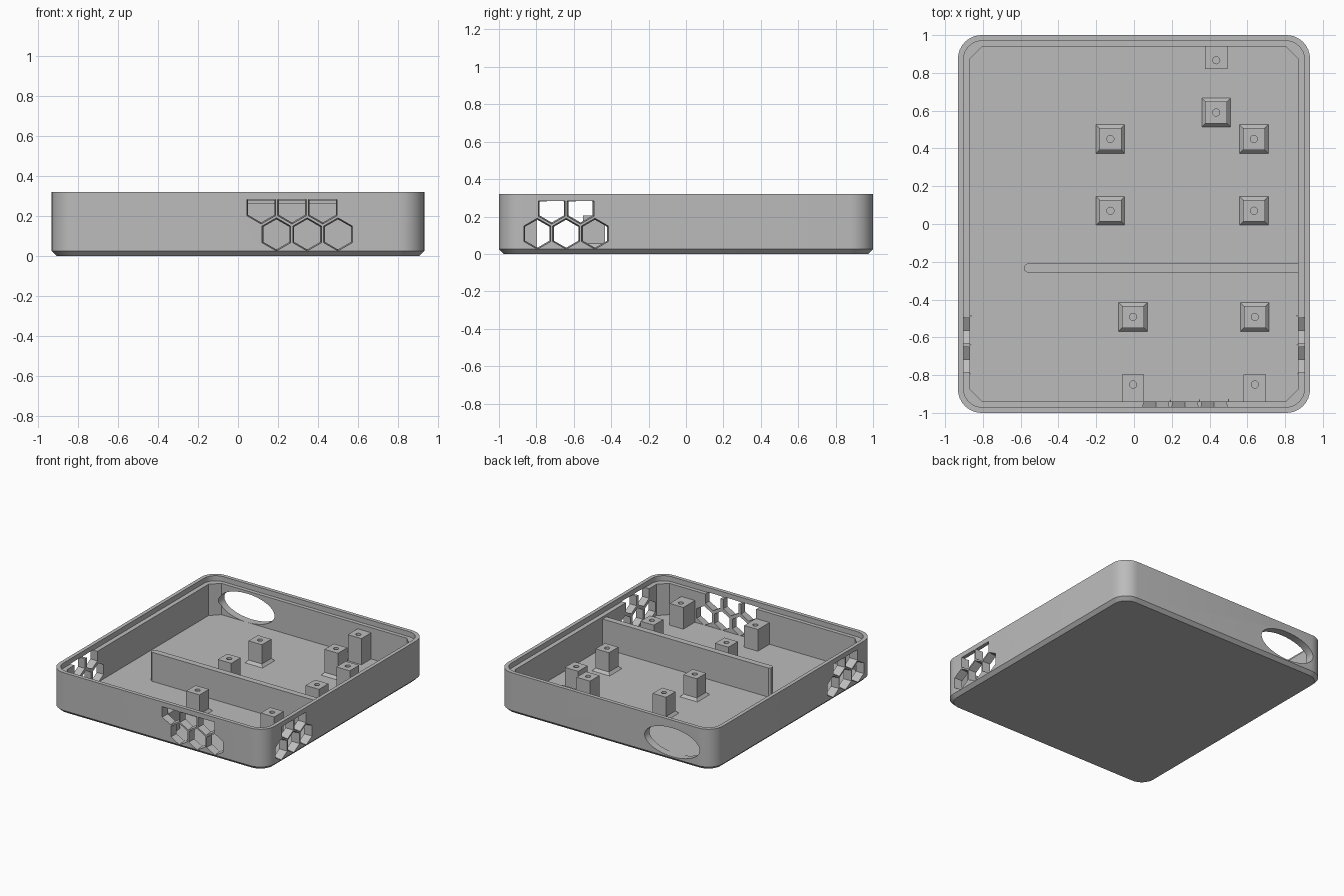
import bpy, bmesh, math
from mathutils import Vector

if "Cube" in bpy.data.objects:
    bpy.data.objects.remove(bpy.data.objects["Cube"], do_unlink=True)

grey = bpy.data.materials.new("plain_grey")
grey.use_nodes = True
grey.diffuse_color = (0.5, 0.5, 0.5, 1)
grey.node_tree.nodes["Principled BSDF"].inputs["Base Color"].default_value = (0.5, 0.5, 0.5, 1)

FLOOR, LEDGE, TOP = 0.035, 0.28, 0.32


def loft(bm, rings):
    """Skin matching point rings and cap both ends."""
    loops = [[bm.verts.new(p) for p in ring] for ring in rings]
    n = len(loops[0])
    for a, b in zip(loops, loops[1:]):
        for i in range(n):
            j = (i + 1) % n
            bm.faces.new((a[i], a[j], b[j], b[i]))
    bm.faces.new(loops[0][::-1])
    bm.faces.new(loops[-1])


def make(name, bm):
    bmesh.ops.recalc_face_normals(bm, faces=bm.faces)
    mesh = bpy.data.meshes.new(name)
    bm.to_mesh(mesh)
    bm.free()
    mesh.materials.append(grey)
    obj = bpy.data.objects.new(name, mesh)
    bpy.context.collection.objects.link(obj)
    return obj


def select(obj):
    bpy.ops.object.select_all(action='DESELECT')
    obj.select_set(True)
    bpy.context.view_layer.objects.active = obj


def cut(obj, cutter):
    select(obj)
    mod = obj.modifiers.new("cut", 'BOOLEAN')
    mod.operation, mod.solver, mod.object = 'DIFFERENCE', 'EXACT', cutter
    bpy.ops.object.modifier_apply(modifier=mod.name)
    bpy.data.objects.remove(cutter, do_unlink=True)


def tray_ring(hx, hy, r, z, straight=False, n=8):
    """Rectangle with rounded corners, or with straight clipped ones."""
    pts = []
    for k, (sx, sy) in enumerate(((1, 1), (-1, 1), (-1, -1), (1, -1))):
        centre = Vector((sx * (hx - r), sy * (hy - r), z))
        arc = [Vector((math.cos(a), math.sin(a), 0)) * r
               for a in (math.pi / 2 * (k + i / n) for i in range(n + 1))]
        if straight:
            arc = [arc[0].lerp(arc[-1], i / n) for i in range(n + 1)]
        pts += [centre + p for p in arc]
    return pts


# Tray: chamfered base, outer wall, stepped rim, clipped-corner cavity
bm = bmesh.new()
loft(bm, [
    tray_ring(0.907, 0.975, 0.105, 0),
    tray_ring(0.932, 1, 0.125, 0.025),
    tray_ring(0.932, 1, 0.125, TOP),
    tray_ring(0.903, 0.97, 0.1, TOP),
    tray_ring(0.903, 0.97, 0.1, LEDGE),
    tray_ring(0.868, 0.94, 0.065, LEDGE, True),
    tray_ring(0.868, 0.94, 0.065, FLOOR, True),
])
tray = make("tray", bm)

# Honeycomb vents, tapering inward, in the front and both side walls
LOW, HIGH, PITCH, VENT_TOP = 0.108, 0.243, 0.154, 0.283


def hexagon(u, z, r):
    return [(u + r * math.cos(a), min(z + r * math.sin(a), VENT_TOP))
            for a in (math.radians(30 + 60 * k) for k in range(6))]


def vent(bm, u, z, place):
    loft(bm, [[place(d, *p) for p in hexagon(u, z, r)]
              for d, r in ((-0.01, 0.084), (0.08, 0.073))])


bm = bmesh.new()
front = lambda d, u, z: (u, -1 + d, z)
left_side = lambda d, u, z: (0.932 - d, u, z)
right_side = lambda d, u, z: (-0.932 + d, u, z)
for i in range(3):
    vent(bm, 0.192 + i * PITCH, LOW, front)
    vent(bm, 0.116 + i * PITCH, HIGH, front)
    for wall in (left_side, right_side):
        vent(bm, -0.795 + i * PITCH, LOW, wall)
        if i < 2:
            vent(bm, -0.718 + i * PITCH, HIGH, wall)
cut(tray, make("vent_cutter", bm))

# Oval cable opening in the back wall
bm = bmesh.new()
oval = [(-0.58 + 0.238 * math.cos(a), 0.147 + 0.112 * math.sin(a))
        for a in (math.tau * i / 48 for i in range(48))]
loft(bm, [[(x, y, z) for x, z in oval] for y in (0.92, 1.02)])
cut(tray, make("oval_cutter", bm))

# Dividing wall with a softened free end
bm = bmesh.new()
plan = [(0.88, -0.257), (0.88, -0.21), (-0.565, -0.21),
        (-0.582, -0.222), (-0.582, -0.245), (-0.565, -0.257)]
loft(bm, [[(x, y, z) for x, y in plan] for z in (FLOOR - 0.01, 0.262)])
divider = make("divider", bm)

# Mounting posts: flared free-standing ones, plain ones against the walls
def square(x, y0, y1, h, z):
    return [(x - h, y0, z), (x + h, y0, z), (x + h, y1, z), (x - h, y1, z)]


free = [(-0.125, 0.45, 0.205), (0.635, 0.45, 0.205), (-0.125, 0.07, 0.205),
        (0.635, 0.07, 0.205), (0.435, 0.59, 0.235),
        (-0.005, -0.492, 0.205), (0.64, -0.492, 0.205)]
against = [(0.435, 0.867, 0.82, 0.945, 0.24),
           (-0.005, -0.85, -0.945, -0.797, 0.205),
           (0.64, -0.85, -0.945, -0.797, 0.205)]
bm, holes = bmesh.new(), bmesh.new()
tops = list(free)
for x, y, top in free:
    loft(bm, [square(x, y - h, y + h, h, z) for h, z in
              ((0.076, FLOOR - 0.005), (0.076, FLOOR), (0.058, FLOOR + 0.02), (0.058, top))])
for x, y, y0, y1, top in against:
    loft(bm, [square(x, y0, y1, 0.059, z) for z in (FLOOR - 0.005, top)])
    tops.append((x, y, top))
for x, y, top in tops:
    circle = [(x + 0.019 * math.cos(a), y + 0.019 * math.sin(a))
              for a in (math.tau * i / 16 for i in range(16))]
    loft(holes, [[(px, py, z) for px, py in circle] for z in (top - 0.1, top + 0.02)])
posts = make("mounting_posts", bm)
cut(posts, make("screw_hole_cutter", holes))

for obj in (tray, posts):
    select(obj)
    bpy.ops.object.shade_smooth_by_angle(angle=math.radians(30))
